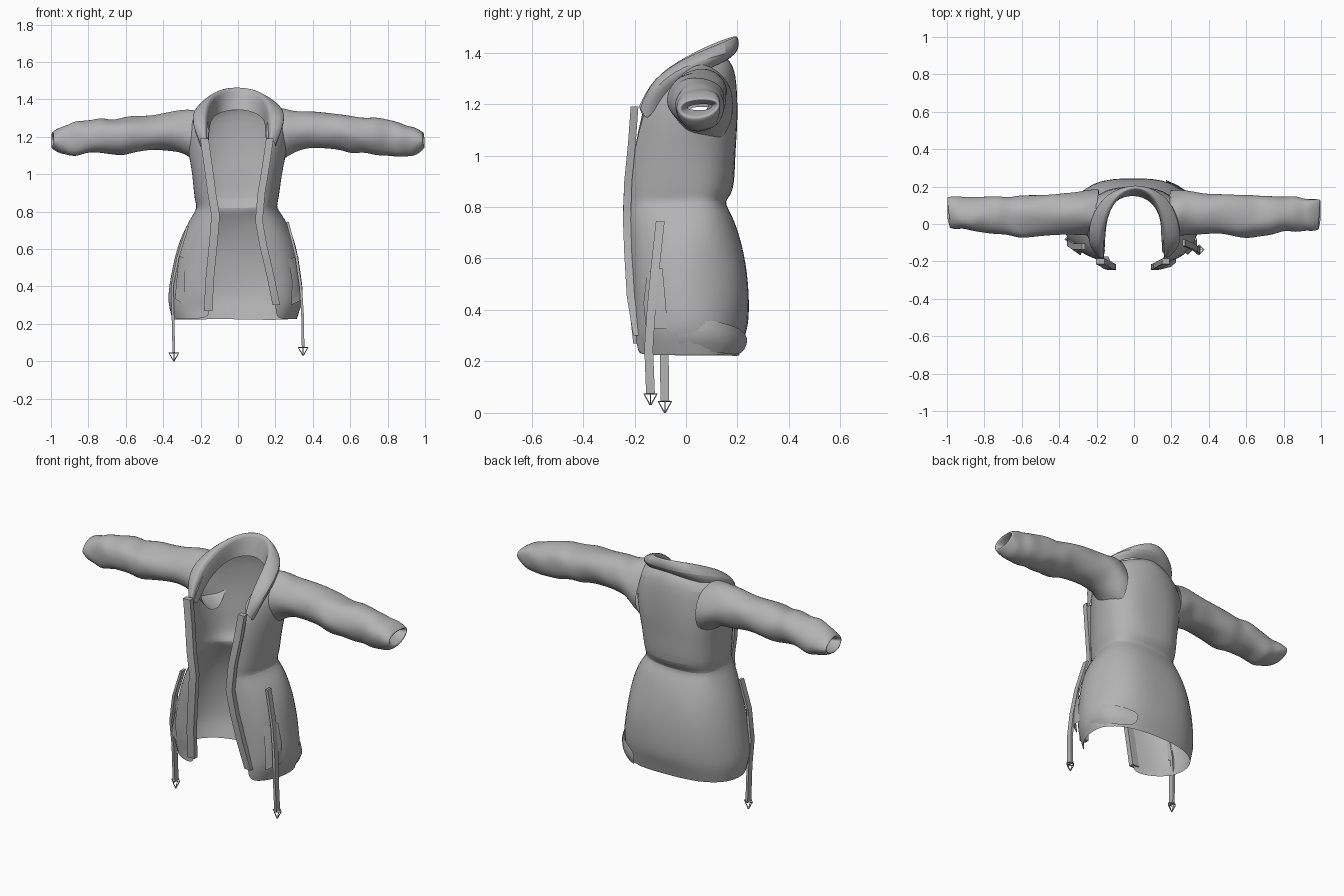
import bpy, bmesh, math
from mathutils import Vector, noise

cloth = bpy.data.materials.new("grey_cloth")
cloth.diffuse_color = (0.45, 0.45, 0.45, 1)


def loft(name, rows, closed=False, level=2, wrinkle=0.0, skip=(), caps=False, angle=50):
    """Skin a list of point rows, with optional wrinkles and subdivision."""
    bm = bmesh.new()
    grid = []
    for row in rows:
        grid.append([])
        for p in row:
            p = Vector(p)
            p += noise.noise_vector(p * 9) * wrinkle
            p.x = max(-1, min(1, p.x))
            grid[-1].append(bm.verts.new(p))
    n = len(rows[0])
    for i in range(len(rows) - 1):
        for j in range(n if closed else n - 1):
            if (i, j) not in skip:
                k = (j + 1) % n
                bm.faces.new((grid[i][j], grid[i][k], grid[i + 1][k], grid[i + 1][j]))
    if caps:
        bm.faces.new(grid[0][::-1])
        bm.faces.new(grid[-1])
        bmesh.ops.recalc_face_normals(bm, faces=bm.faces)
    me = bpy.data.meshes.new(name)
    bm.to_mesh(me)
    bm.free()
    ob = bpy.data.objects.new(name, me)
    bpy.context.collection.objects.link(ob)
    me.materials.append(cloth)
    if level:
        sub = ob.modifiers.new("soft", 'SUBSURF')
        sub.levels = sub.render_levels = level
    bpy.ops.object.select_all(action='DESELECT')
    ob.select_set(True)
    bpy.context.view_layer.objects.active = ob
    bpy.ops.object.shade_smooth_by_angle(angle=math.radians(angle))
    return ob


def mirrored(half):
    """Complete a right-hand half row (front edge to back centre)."""
    return half + [(-x, y, z) for x, y, z in half[-2::-1]]


def body_row(z, gap_l, gap_r, w_l, w_r, yf, yb):
    def side(g, w):
        return [(g, yf, z), (w * 0.8, yf + 0.035, z), (w * 1.03, -0.06, z),
                (w * 1.03, 0.09, z), (w * 0.65, yb - 0.01, z)]
    left = [(-x, y, zz) for x, y, zz in side(gap_l, w_l)]
    return side(gap_r, w_r) + [(0, yb, z)] + left[::-1]


# Coat body: open-fronted shell from hem to neck
body = [body_row(*r) for r in (
    (0.225, 0.16, 0.20, 0.345, 0.31, -0.19, 0.21),
    (0.29, 0.16, 0.20, 0.36, 0.33, -0.195, 0.23),
    (0.35, 0.16, 0.19, 0.368, 0.35, -0.20, 0.245),
    (0.50, 0.15, 0.165, 0.345, 0.325, -0.21, 0.255),
    (0.65, 0.13, 0.13, 0.31, 0.30, -0.215, 0.225),
    (0.77, 0.12, 0.11, 0.25, 0.24, -0.22, 0.175),
    (0.82, 0.12, 0.11, 0.215, 0.20, -0.22, 0.145),
    (0.855, 0.125, 0.115, 0.23, 0.215, -0.215, 0.19),
    (1.00, 0.15, 0.14, 0.235, 0.23, -0.20, 0.198),
    (1.12, 0.165, 0.165, 0.265, 0.26, -0.175, 0.205))]
body.append(mirrored([(0.165, -0.165, 1.18), (0.215, -0.13, 1.25), (0.25, -0.04, 1.33),
                      (0.245, 0.11, 1.335), (0.15, 0.18, 1.33), (0, 0.205, 1.33)]))
body.append(mirrored([(0.15, -0.15, 1.22), (0.16, -0.10, 1.28), (0.16, 0.0, 1.34),
                      (0.14, 0.08, 1.355), (0.09, 0.15, 1.37), (0, 0.17, 1.385)]))
loft("coat_body", body, wrinkle=0.018, skip={(9, 2), (9, 7)})

# Hood collar: folded band around the neck, with a crisp rim
loft("hood_collar", [mirrored(h) for h in (
    [(0.20, -0.15, 1.13), (0.225, -0.08, 1.25), (0.22, 0.06, 1.32), (0.14, 0.15, 1.36), (0, 0.165, 1.38)],
    [(0.20, -0.175, 1.17), (0.27, -0.115, 1.30), (0.255, 0.02, 1.365), (0.18, 0.17, 1.395), (0, 0.22, 1.415)],
    [(0.18, -0.185, 1.19), (0.19, -0.14, 1.31), (0.18, 0.0, 1.395), (0.12, 0.16, 1.455), (0, 0.22, 1.48)],
    [(0.17, -0.185, 1.19), (0.165, -0.135, 1.30), (0.15, 0.0, 1.385), (0.10, 0.14, 1.455), (0, 0.20, 1.478)],
    [(0.16, -0.155, 1.12), (0.15, -0.08, 1.23), (0.145, 0.03, 1.29), (0.10, 0.13, 1.33), (0, 0.16, 1.355)])],
    wrinkle=0.015)

# Sleeves: x, centre z, half height, centre y, half depth
SLEEVE = ((0.19, 1.185, 0.155, 0.06, 0.12), (0.24, 1.21, 0.14, 0.06, 0.122),
          (0.30, 1.235, 0.11, 0.06, 0.113), (0.37, 1.24, 0.098, 0.055, 0.11),
          (0.46, 1.235, 0.092, 0.05, 0.105), (0.55, 1.225, 0.095, 0.045, 0.11),
          (0.61, 1.215, 0.097, 0.04, 0.115), (0.67, 1.215, 0.088, 0.045, 0.10),
          (0.74, 1.205, 0.098, 0.045, 0.108), (0.80, 1.195, 0.088, 0.05, 0.097),
          (0.86, 1.185, 0.097, 0.05, 0.10), (0.91, 1.18, 0.08, 0.055, 0.088),
          (0.95, 1.18, 0.073, 0.055, 0.09), (1.00, 1.185, 0.04, 0.06, 0.085),
          (1.00, 1.185, 0.03, 0.06, 0.07), (0.93, 1.185, 0.012, 0.06, 0.05))
for side, label in ((1, "right"), (-1, "left")):
    rings = []
    for x, z, rz, y, ry in SLEEVE:
        if side < 0 and 0.3 < x < 0.7:
            z -= 0.015
        ring = []
        for k in range(12):
            a = math.tau * k / 12
            ring.append((side * x, y + 1.05 * ry * math.cos(a), z + 1.05 * rz * math.sin(a)))
        rings.append(ring)
    loft(label + "_sleeve", rings[::side], closed=True, wrinkle=0.023)


def ribbon(name, path, wx, wy):
    """Flat strip following a mostly vertical path."""
    rows = [[(x + sx * wx / 2, y + sy * wy / 2, z)
             for sx, sy in ((-1, -1), (1, -1), (1, 1), (-1, 1))] for x, y, z in path]
    loft(name, rows, closed=True, level=0, caps=True)


# Front plackets along the opening
ribbon("right_placket", [(0.205, -0.19, 0.30), (0.175, -0.215, 0.45), (0.135, -0.225, 0.62),
                         (0.112, -0.23, 0.75), (0.125, -0.225, 0.90), (0.15, -0.21, 1.05),
                         (0.17, -0.20, 1.19)], 0.04, 0.03)
ribbon("left_placket", [(-0.16, -0.19, 0.27), (-0.15, -0.21, 0.45), (-0.13, -0.225, 0.65),
                        (-0.12, -0.23, 0.78), (-0.14, -0.225, 0.90), (-0.16, -0.21, 1.05),
                        (-0.18, -0.20, 1.19)], 0.045, 0.03)

# Waist drawstrings
STRINGS = {"right": [(0.265, -0.10, 0.745), (0.312, -0.12, 0.56), (0.335, -0.135, 0.40),
                     (0.345, -0.145, 0.25), (0.348, -0.138, 0.075)],
           "left": [(-0.27, -0.12, 0.72), (-0.32, -0.12, 0.56), (-0.352, -0.10, 0.40),
                    (-0.348, -0.085, 0.25), (-0.343, -0.082, 0.045)]}
for label, path in STRINGS.items():
    ribbon(label + "_drawstring", path, 0.014, 0.034)
    # Open-framed pointed tip
    x, y, z = path[-1]
    bpy.ops.mesh.primitive_cone_add(vertices=4, radius1=0.026, radius2=0.002, depth=0.043,
                                    location=(x, y, z - 0.0215), rotation=(math.pi, 0, 0))
    tip = bpy.context.object
    tip.name = label + "_string_tip"
    tip.data.materials.append(cloth)
    frame = tip.modifiers.new("frame", 'WIREFRAME')
    frame.thickness = 0.006

# Creased hem fold wrapping the right side towards the back
loft("right_hem_fold", [
    [(0.315, -0.03, 0.24), (0.31, 0.08, 0.24), (0.27, 0.17, 0.23), (0.17, 0.215, 0.225)],
    [(0.345, -0.03, 0.31), (0.355, 0.08, 0.30), (0.30, 0.19, 0.28), (0.17, 0.24, 0.27)],
    [(0.335, -0.03, 0.38), (0.34, 0.08, 0.365), (0.285, 0.18, 0.34), (0.16, 0.235, 0.31)]],
    level=1, wrinkle=0.012)

# Narrow crumpled folds beside the drawstrings
for s, label in ((1, "right"), (-1, "left")):
    loft(label + "_hip_fold", [
        [(s * 0.28, -0.15, 0.30), (s * 0.335, -0.135, 0.33), (s * 0.335, -0.07, 0.33)],
        [(s * 0.285, -0.165, 0.42), (s * 0.335, -0.12, 0.42), (s * 0.335, -0.08, 0.43)],
        [(s * 0.275, -0.15, 0.55), (s * 0.31, -0.115, 0.56), (s * 0.32, -0.09, 0.56)]][::s],
        level=0, wrinkle=0.012)
